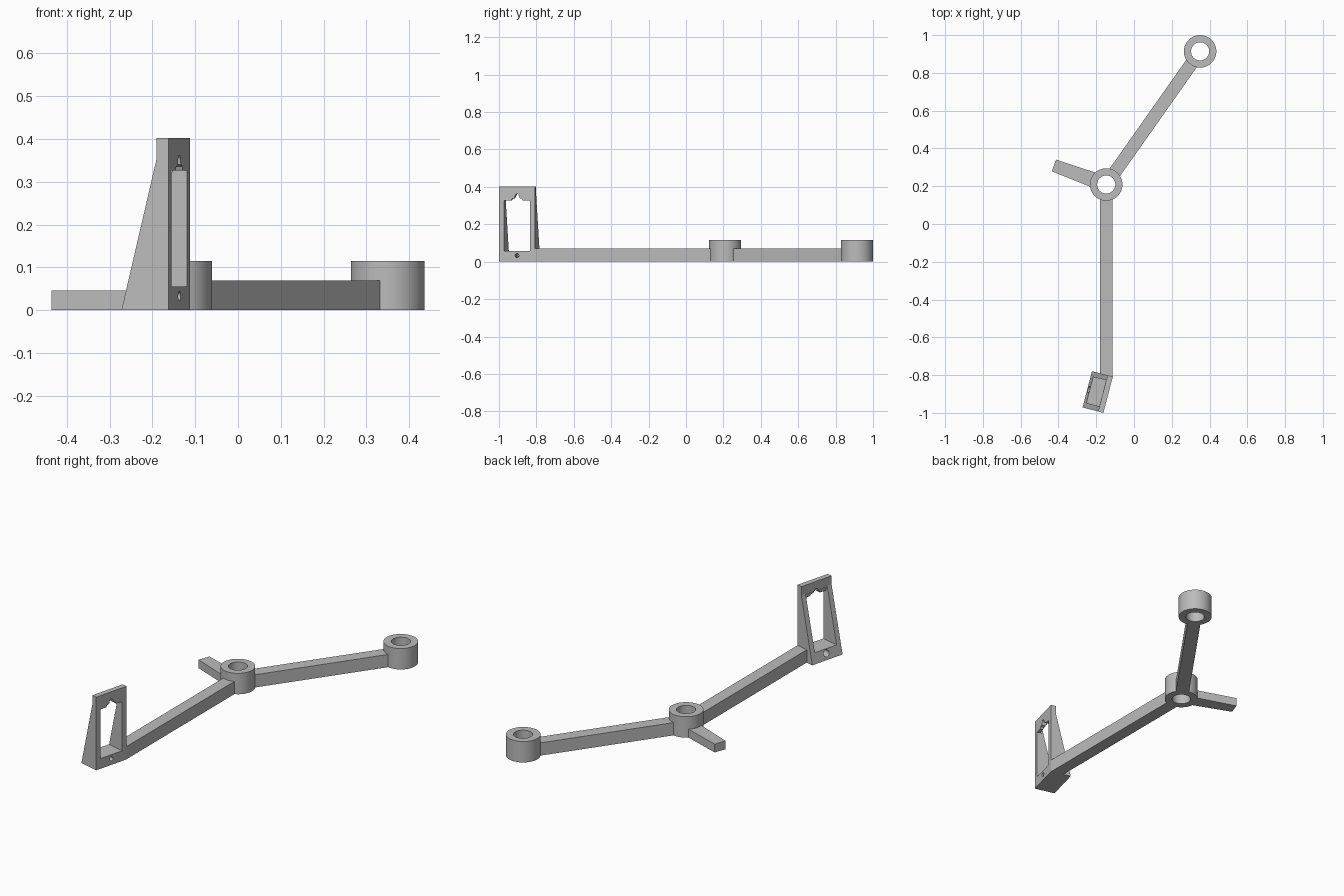
import bpy, bmesh, math
from mathutils import Matrix, Vector

if "Cube" in bpy.data.objects:
    bpy.data.objects.remove(bpy.data.objects["Cube"], do_unlink=True)

grey = bpy.data.materials.new("plain grey")
grey.use_nodes = True
grey.diffuse_color = (0.5, 0.5, 0.5, 1)
grey.node_tree.nodes["Principled BSDF"].inputs["Base Color"].default_value = (0.5, 0.5, 0.5, 1)

HUB = Vector((-0.147, 0.209))
TIP = Vector((0.35, 0.914))
RING_R, HOLE_R, RING_H, ARM_H = 0.086, 0.048, 0.115, 0.07
FRAME = Matrix.Translation((-0.137, -0.904, 0)) @ Matrix.Rotation(math.radians(-14.6), 4, "Z")


def prism(name, points, shift, matrix=Matrix()):
    """Extrude a closed outline of 3D points along a shift vector."""
    bm = bmesh.new()
    face = bm.faces.new([bm.verts.new(p) for p in points])
    extruded = bmesh.ops.extrude_face_region(bm, geom=[face], use_keep_orig=True)
    new = [v for v in extruded["geom"] if isinstance(v, bmesh.types.BMVert)]
    bmesh.ops.translate(bm, verts=new, vec=shift)
    bmesh.ops.recalc_face_normals(bm, faces=bm.faces)
    mesh = bpy.data.meshes.new(name)
    bm.to_mesh(mesh)
    bm.free()
    mesh.materials.append(grey)
    obj = bpy.data.objects.new(name, mesh)
    obj.matrix_world = matrix
    bpy.context.collection.objects.link(obj)
    return obj


def activate(obj):
    bpy.ops.object.select_all(action="DESELECT")
    obj.select_set(True)
    bpy.context.view_layer.objects.active = obj


def cut(obj, cutter):
    cutter.hide_render = True
    mod = obj.modifiers.new("cut", "BOOLEAN")
    mod.operation, mod.solver, mod.object = "DIFFERENCE", "EXACT", cutter
    activate(obj)
    bpy.ops.object.modifier_apply(modifier=mod.name)
    bpy.data.objects.remove(cutter, do_unlink=True)


def ring(name, centre):
    """Tube made by spinning a rectangular wall section."""
    bm = bmesh.new()
    n = 64
    section = [(HOLE_R, 0), (RING_R, 0), (RING_R, RING_H), (HOLE_R, RING_H)]
    loops = []
    for i in range(n):
        a = math.tau * i / n
        loops.append([bm.verts.new((r * math.cos(a), r * math.sin(a), z)) for r, z in section])
    for i in range(n):
        p, q = loops[i], loops[(i + 1) % n]
        for j in range(4):
            k = (j + 1) % 4
            bm.faces.new((p[j], q[j], q[k], p[k]))
    bmesh.ops.recalc_face_normals(bm, faces=bm.faces)
    mesh = bpy.data.meshes.new(name)
    bm.to_mesh(mesh)
    bm.free()
    mesh.materials.append(grey)
    obj = bpy.data.objects.new(name, mesh)
    obj.location = (*centre, 0)
    bpy.context.collection.objects.link(obj)
    activate(obj)
    bpy.ops.object.shade_smooth_by_angle(angle=math.radians(30))


def bar(name, start, end, half_start, half_end, height):
    """Straight bar in plan, optionally tapered."""
    d = (end - start).normalized()
    side = Vector((-d.y, d.x))
    plan = [start + side * half_start, start - side * half_start,
            end - side * half_end, end + side * half_end]
    prism(name, [(p.x, p.y, 0) for p in plan], (0, 0, height))


# Rings
ring("hub_ring", HUB)
ring("end_ring", TIP)

# Arm joining the two rings, ends buried in the ring walls
along = (TIP - HUB).normalized()
bar("back_arm", HUB + along * 0.066, TIP - along * 0.066, 0.034, 0.034, ARM_H)

# Long arm, its front end mitred to the frame
x0, x1 = HUB.x - 0.034, HUB.x + 0.034
prism("front_arm", [(x0, HUB.y - 0.066, 0), (x1, HUB.y - 0.066, 0),
                    (x1, -0.81, 0), (x0, -0.795, 0)], (0, 0, ARM_H))

# Short tapered stub
out = Vector((math.cos(math.radians(160)), math.sin(math.radians(160))))
bar("side_stub", HUB + out * 0.064, HUB + out * 0.295, 0.04, 0.033, 0.046)

# Wedge-shaped mounting frame
half = 0.099
frame = prism("mounting_frame",
              [(0, -half, 0), (-0.114, -half, 0), (-0.029, -half, 0.355),
               (-0.029, -half, 0.402), (0, -half, 0.402)],
              (0, 2 * half, 0), FRAME)

# Window with a keyhole notch in its top edge
notch = [(0.033, 0.326), (0.028, 0.336), (0.014, 0.34), (0.011, 0.354), (0.005, 0.362)]
outline = [(-0.071, 0.056), (0.071, 0.056), (0.071, 0.326)]
outline += notch + [(-y, z) for y, z in reversed(notch)] + [(-0.071, 0.326)]
cut(frame, prism("window_cutter", [(-0.2, y, z) for y, z in outline], (0.3, 0, 0), FRAME))

# Relief behind the keyhole
relief = [(-0.014, 0.315), (-0.026, 0.352), (-0.2, 0.352), (-0.2, 0.315)]
cut(frame, prism("relief_cutter", [(x, -0.0705, z) for x, z in relief], (0, 0.141, 0), FRAME))

# Screw hole through the base: narrow bore, wider behind
for radius, near, far in ((0.011, 0.05, -0.2), (0.018, -0.03, -0.2)):
    circle = [(near, radius * math.cos(math.tau * i / 24),
               0.033 + radius * math.sin(math.tau * i / 24)) for i in range(24)]
    cut(frame, prism("screw_cutter", circle, (far - near, 0, 0), FRAME))
